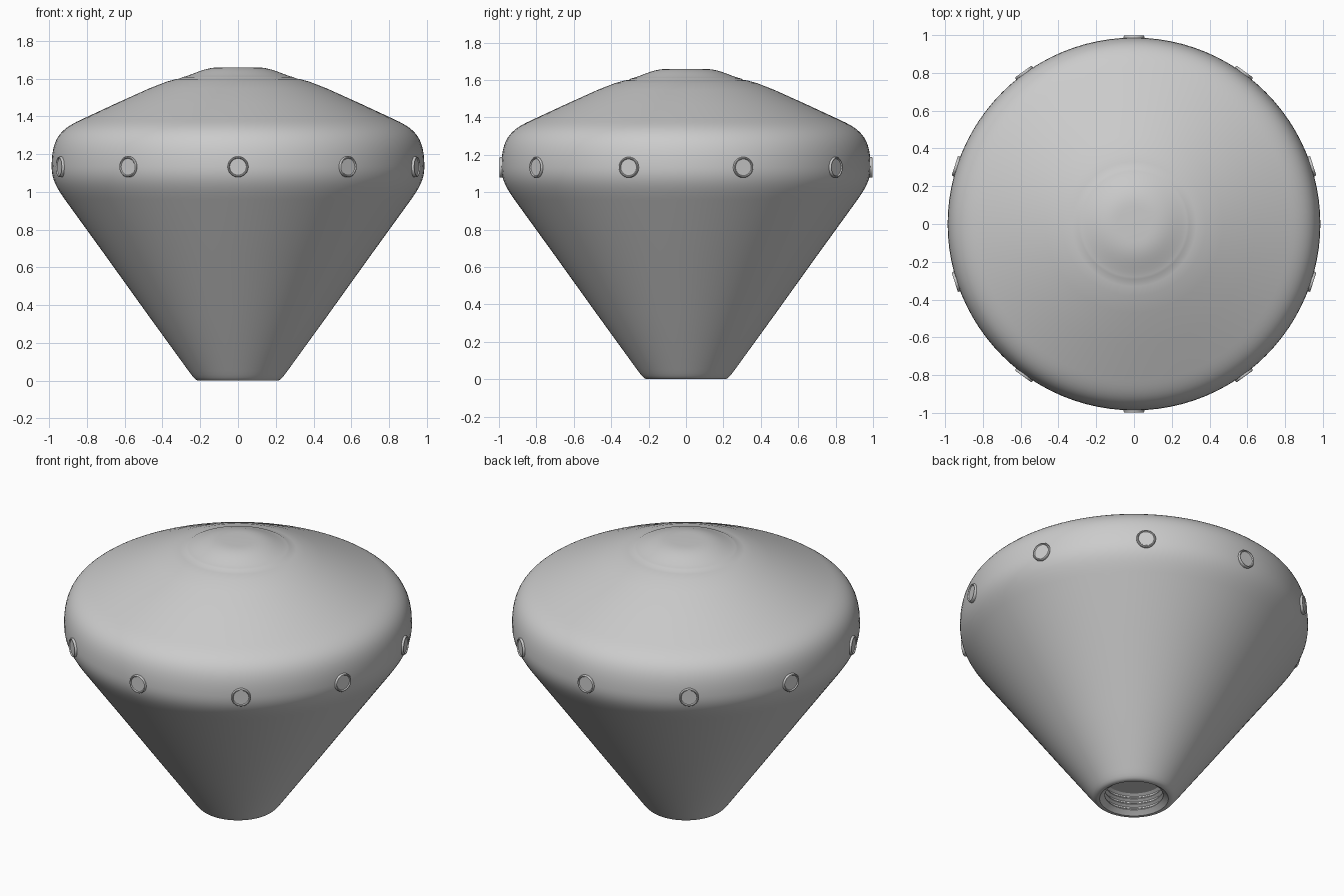
import bpy, bmesh
from math import sin, cos, pi, radians
from mathutils import Matrix, Vector
from mathutils.geometry import interpolate_bezier

if "Cube" in bpy.data.objects:
    bpy.data.objects.remove(bpy.data.objects["Cube"])


def lathe(name, profile, segs, matrix=Matrix(), angle=30):
    """Revolve an (r, z) profile around z; end points on the axis close it."""
    bm = bmesh.new()
    verts = [bm.verts.new((r, 0, z)) for r, z in profile]
    edges = [bm.edges.new(p) for p in zip(verts, verts[1:])]
    bmesh.ops.spin(bm, geom=verts + edges, axis=(0, 0, 1), cent=(0, 0, 0),
                   angle=2 * pi, steps=segs, use_duplicate=False)
    bmesh.ops.remove_doubles(bm, verts=bm.verts, dist=1e-5)
    bmesh.ops.recalc_face_normals(bm, faces=bm.faces)
    bm.transform(matrix)
    mesh = bpy.data.meshes.new(name)
    bm.to_mesh(mesh)
    bm.free()
    obj = bpy.data.objects.new(name, mesh)
    bpy.context.collection.objects.link(obj)
    bpy.context.view_layer.objects.active = obj
    obj.select_set(True)
    bpy.ops.object.shade_smooth_by_angle(angle=radians(angle))
    obj.select_set(False)
    return obj


def curve(a, b, c, d, n=10):
    pts = [Vector((p[0], p[1], 0)) for p in (a, b, c, d)]
    return [(p.x, p.y) for p in interpolate_bezier(*pts, n)]


# Threaded socket in the foot: ceiling, then three ridges down to the rim
socket = [(0, 0.13), (0.165, 0.13)]
for i in range(3):
    z = 0.12 - i * 0.036
    socket += [(0.182, z), (0.182, z - 0.008), (0.165, z - 0.02), (0.165, z - 0.026)]
socket += [(0.185, 0.008), (0.195, 0.0)]

# Outer skin: rounded foot, straight cone, bulging rim, domed crown with a small step
foot = curve((0.208, 0.0), (0.225, 0.003), (0.232, 0.012), (0.262, 0.052), 6)
cone = [(0.48, 0.353), (0.70, 0.66)]
lower_rim = curve((0.917, 0.96), (0.965, 1.028), (0.987, 1.07), (0.987, 1.135), 10)
upper_rim = curve((0.987, 1.135), (0.987, 1.29), (0.935, 1.335), (0.83, 1.383), 14)[1:]
crown = [(0.645, 1.469), (0.47, 1.548), (0.38, 1.583), (0.33, 1.597), (0.305, 1.601),
         (0.293, 1.608)]
cap = curve((0.28, 1.611), (0.21, 1.634), (0.17, 1.66), (0.09, 1.66), 9) + [(0, 1.66)]
lathe("knob_body", socket + foot + cone + lower_rim + upper_rim + crown + cap, 96)

# Ten round studs set around the rim, each with a raised lip
stud = [(0, 0.93), (0.055, 0.93), (0.055, 0.993), (0.052, 0.998), (0.048, 0.998),
        (0.044, 0.992), (0, 0.992)]
for i in range(10):
    turn = (Matrix.Translation((0, 0, 1.133)) @ Matrix.Rotation(i * pi / 5, 4, 'Z')
            @ Matrix.Rotation(pi / 2, 4, 'X'))
    lathe(f"rim_stud_{i + 1}", stud, 32, turn)
